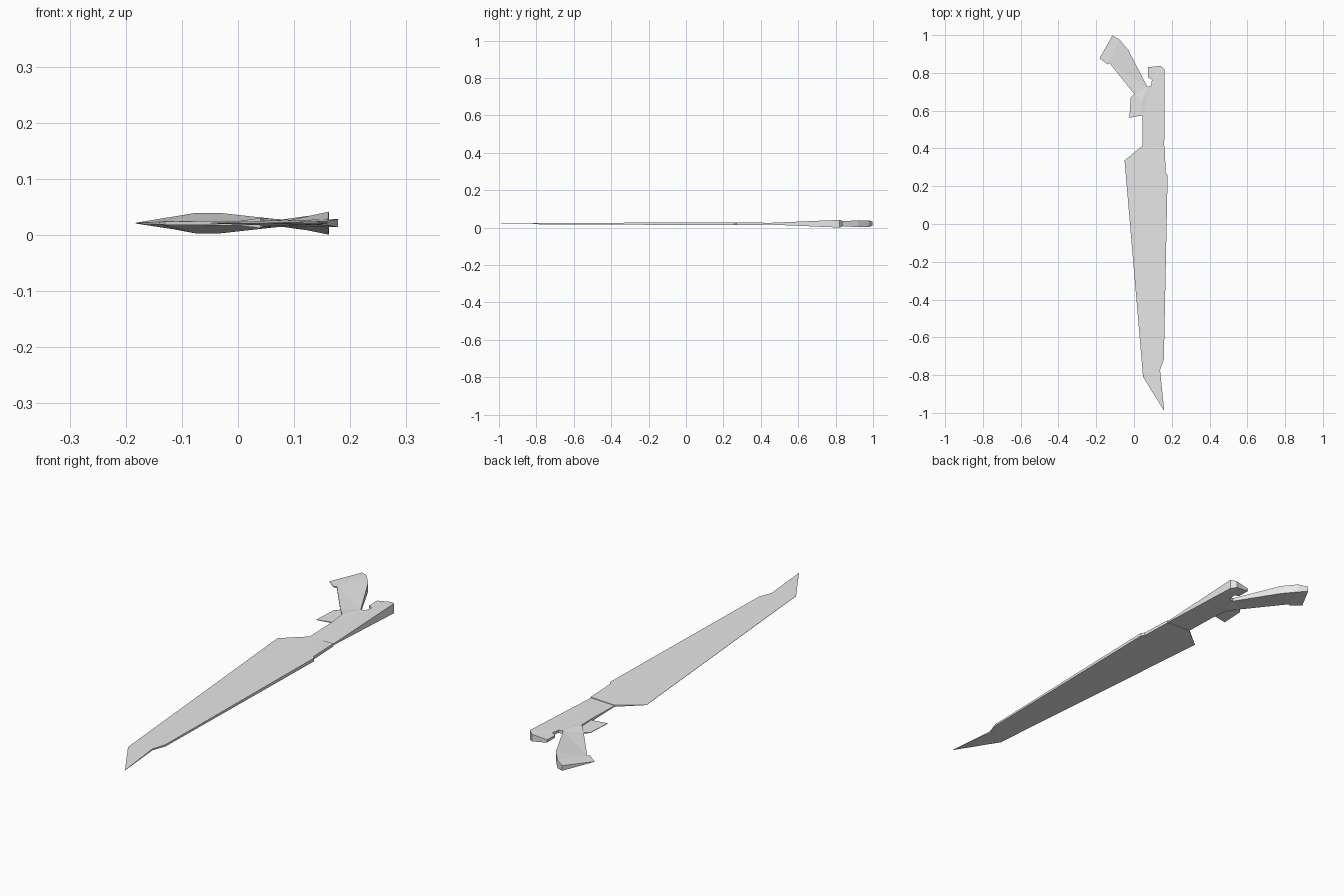
import bpy, bmesh

cube = bpy.data.objects.get("Cube")
if cube:
    bpy.data.objects.remove(cube, do_unlink=True)

MID = 0.021  # height of the symmetry plane

grey = bpy.data.materials.new("plain grey")
grey.use_nodes = True
grey.diffuse_color = (0.8, 0.8, 0.8, 1)
grey.node_tree.nodes["Principled BSDF"].inputs["Base Color"].default_value = (0.8, 0.8, 0.8, 1)


def plate(name, points, cells):
    """Mirrored plate: points are (x, y, half thickness), cells are outlines by index."""
    bm = bmesh.new()
    top = [bm.verts.new((x, y, MID + h)) for x, y, h in points]
    low = [bm.verts.new((x, y, MID - h)) for x, y, h in points]
    edges = [(c[i], c[(i + 1) % len(c)]) for c in cells for i in range(len(c))]
    for c in cells:
        bm.faces.new([top[i] for i in c])
        bm.faces.new([low[i] for i in reversed(c)])
    # Side walls only on the outer border
    for a, b in edges:
        if (b, a) not in edges:
            bm.faces.new((top[a], low[a], low[b], top[b]))
    bmesh.ops.recalc_face_normals(bm, faces=bm.faces)
    bmesh.ops.triangulate(bm, faces=[f for f in bm.faces if len(f.verts) > 4])
    mesh = bpy.data.meshes.new(name)
    bm.to_mesh(mesh)
    bm.free()
    mesh.materials.append(grey)
    obj = bpy.data.objects.new(name, mesh)
    bpy.context.collection.objects.link(obj)
    return obj


# Blade: sharp on the left, thicker along the spine, slanted point
plate("blade", [
    (0.048, 0.416, 0.004), (-0.05, 0.337, 0.0006), (0.048, -0.81, 0.0006),
    (0.16, -0.99, 0.0006), (0.138, -0.774, 0.003), (0.158, -0.715, 0.004),
    (0.178, 0.258, 0.007), (0.168, 0.27, 0.007), (0.162, 0.412, 0.006),
], [(0, 1, 2, 5, 6, 7, 8), (2, 3, 4, 5)])

# Receiver: flares towards the rear spine, with a hook at the back
plate("receiver", [
    (0.045, 0.416, 0.002), (0.16, 0.412, 0.003), (0.162, 0.82, 0.0205),
    (0.14, 0.837, 0.015), (0.075, 0.83, 0.006), (0.075, 0.776, 0.005),
    (0.095, 0.765, 0.006), (0.09, 0.73, 0.006), (0.07, 0.728, 0.007),
    (0.04, 0.645, 0.009), (0.045, 0.57, 0.006),
], [(0, 10, 9, 8, 7, 1), (1, 7, 6, 2), (2, 6, 5, 4, 3)])

# Grip: thick along the back, thin in front, flared end
plate("grip", [
    (0.07, 0.728, 0.007), (-0.03, 0.92, 0.018), (-0.077, 0.977, 0.018),
    (-0.114, 0.998, 0.011), (-0.183, 0.877, 0.0006), (-0.14, 0.845, 0.002),
    (-0.13, 0.852, 0.003), (0.003, 0.686, 0.004), (0.04, 0.645, 0.009),
], [(0, 1, 6, 7, 8), (1, 2, 5, 6), (2, 3, 4, 5)])

# Trigger plate
plate("trigger", [
    (0.003, 0.69, 0.002), (-0.018, 0.67, 0.001), (-0.024, 0.562, 0.001),
    (0.046, 0.576, 0.002), (0.042, 0.65, 0.002),
], [(0, 1, 2, 3, 4)])
